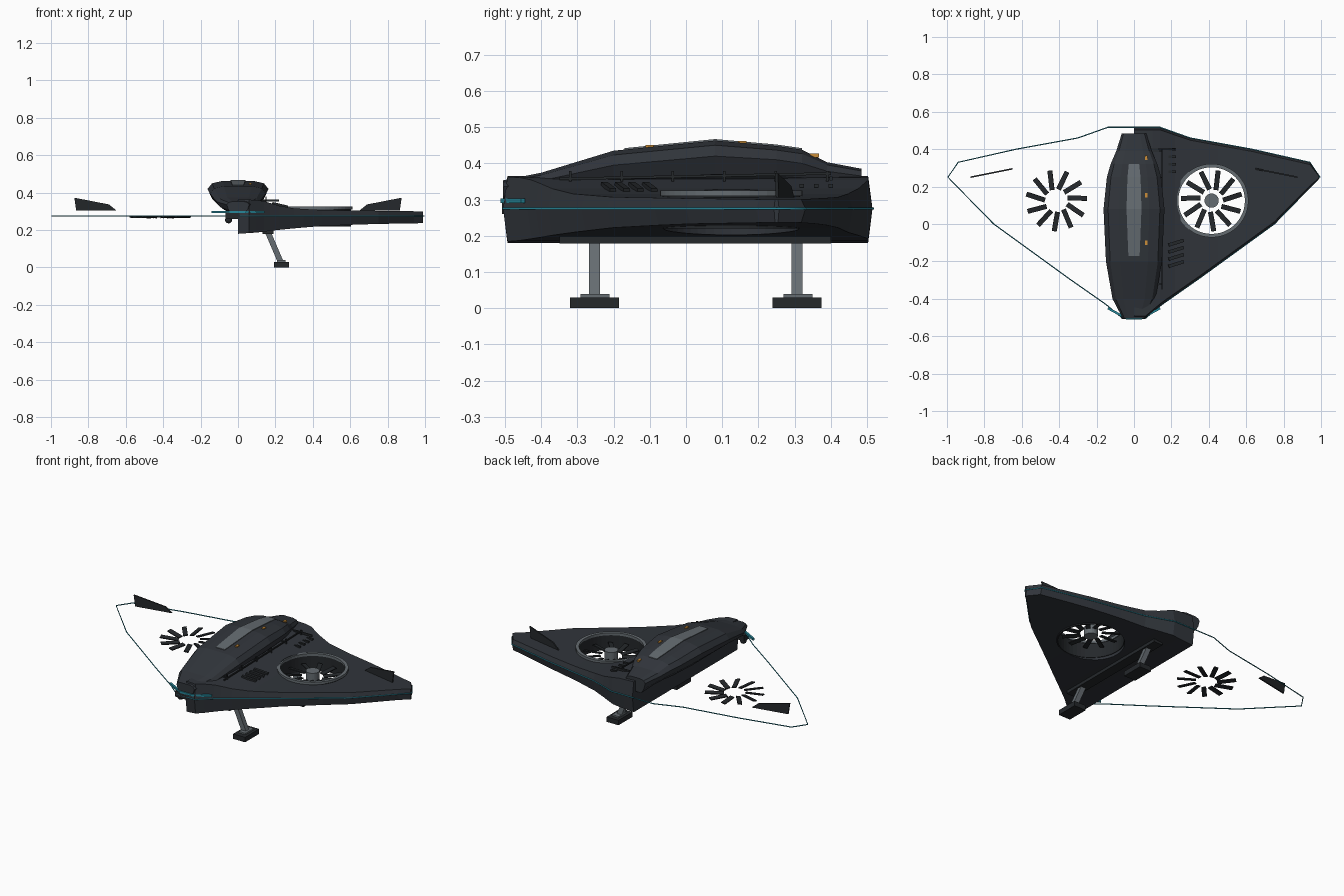
import bpy, bmesh, math
from mathutils import Vector, Matrix

if "Cube" in bpy.data.objects:
    bpy.data.objects.remove(bpy.data.objects["Cube"])

def mat(name, r, g, b):
    m = bpy.data.materials.new(name)
    m.diffuse_color = (r, g, b, 1)
    m.use_nodes = True
    m.node_tree.nodes["Principled BSDF"].inputs["Base Color"].default_value = m.diffuse_color
    return m

HULL = mat("hull_dark", 0.03, 0.035, 0.043)
DARK = mat("trim_dark", 0.018, 0.021, 0.024)
STEEL = mat("steel", 0.13, 0.15, 0.165)
CYAN = mat("cyan_light", 0.02, 0.25, 0.33)
AMBER = mat("amber_light", 0.6, 0.27, 0.04)

def finish(name, bm, m):
    bmesh.ops.recalc_face_normals(bm, faces=bm.faces)
    me = bpy.data.meshes.new(name)
    bm.to_mesh(me)
    bm.free()
    me.materials.append(m)
    ob = bpy.data.objects.new(name, me)
    bpy.context.collection.objects.link(ob)
    return ob

def loft(name, sections, m):
    """Join closed rings of equal size and cap both ends."""
    bm = bmesh.new()
    rings = [[bm.verts.new(p) for p in s] for s in sections]
    n = len(rings[0])
    for a, b in zip(rings, rings[1:]):
        for i in range(n):
            j = (i + 1) % n
            bm.faces.new((a[i], a[j], b[j], b[i]))
    bm.faces.new(rings[0])
    bm.faces.new(rings[-1])
    return finish(name, bm, m)

def box(name, c, s, m, rot=None):
    bm = bmesh.new()
    bmesh.ops.create_cube(bm, size=1)
    M = Matrix.Translation(c) @ (rot or Matrix()) @ Matrix.Diagonal((*s, 1))
    bmesh.ops.transform(bm, matrix=M, verts=bm.verts)
    return finish(name, bm, m)

def beam(name, a, b, w, d, m):
    a, b = Vector(a), Vector(b)
    rot = (b - a).to_track_quat('Z', 'Y').to_matrix().to_4x4()
    return box(name, (a + b) / 2, (w, d, (b - a).length), m, rot)

def cyl(name, c, r, z0, z1, m, seg=48):
    bm = bmesh.new()
    bmesh.ops.create_cone(bm, cap_ends=True, segments=seg, radius1=r, radius2=r, depth=z1 - z0,
                          matrix=Matrix.Translation((c[0], c[1], (z0 + z1) / 2)))
    return finish(name, bm, m)

def tube(name, c, r0, r1, z0, z1, m, seg=48):
    bm = bmesh.new()
    rings = []
    for i in range(seg):
        a = 2 * math.pi * i / seg
        rings.append([bm.verts.new((c[0] + r * math.cos(a), c[1] + r * math.sin(a), z))
                      for r, z in ((r0, z0), (r1, z0), (r1, z1), (r0, z1))])
    for i in range(seg):
        a, b = rings[i], rings[(i + 1) % seg]
        for k in range(4):
            bm.faces.new((a[k], a[(k + 1) % 4], b[(k + 1) % 4], b[k]))
    return finish(name, bm, m)

def interp(tab, x):
    for (x0, v0), (x1, v1) in zip(tab, tab[1:]):
        if x <= x1:
            return v0 + (v1 - v0) * (x - x0) / (x1 - x0)
    return tab[-1][1]

# Wing: outline and thickness as functions of span
FRONT = [(0, -.505), (.06, -.505), (.15, -.43), (.35, -.29), (.75, 0), (.99, .243)]
BACK = [(0, .515), (.14, .515), (.3, .46), (.63, .40), (.94, .33), (.99, .257)]
TOP = [(0, .365), (.12, .36), (.17, .345), (.22, .33), (.3, .316), (.45, .307), (.99, .30)]
BOT = [(0, .18), (.1, .187), (.25, .205), (.45, .222), (.7, .232), (.99, .237)]
FAN = (.415, .125)

def section(x):
    f, b, t, u = (interp(k, x) for k in (FRONT, BACK, TOP, BOT))
    e = min(.012, (b - f) * .2)
    return [(x, f + e, u), (x, b - e, u), (x, b, .275), (x, b - e, t), (x, f + e, t), (x, f, .275)]

wing = loft("wing", [section(x) for x in
            (0, .06, .1, .14, .17, .22, .3, .35, .45, .63, .75, .94, .99)], HULL)
cutter = cyl("duct_cutter", FAN, .186, .1, .5, HULL)
cutter.hide_render = True
cutter.hide_viewport = True
cut = wing.modifiers.new("duct", 'BOOLEAN')
cut.object = cutter
cut.solver = 'EXACT'

# Duct, rim and hub of the wing fan
tube("duct_wall", FAN, .182, .19, .22, .312, DARK)
tube("duct_rim", FAN, .178, .197, .31, .325, STEEL)
cyl("fan_hub", FAN, .038, .25, .305, STEEL, 24)

# Fan blades and fins on both sides
for s, side in ((1, "right"), (-1, "left")):
    for i in range(11):
        a = math.radians(75 + i * 360 / 11)
        a = a if s > 0 else math.pi - a
        M = Matrix.Rotation(a, 4, 'Z')
        c = Vector((s * FAN[0], FAN[1], .27)) + M @ Vector((.112, 0, 0))
        box(f"{side}_blade_{i}", c, (.105, .026, .006), DARK,
            M @ Matrix.Rotation(s * .2, 4, 'X') @ Matrix.Rotation(s * .15, 4, 'Z'))
    prof = [(.65, .295, .305), (.865, .252, .305), (.875, .25, .373), (.69, .287, .337)]
    loft(f"{side}_fin", [[(s * x, y + d, z) for x, y, z in prof] for d in (-.004, .004)], DARK)

# Thin light line around the full planform
path = FRONT[1:-1] + [(.995, .25)] + [(.94, .33), (.63, .40), (.3, .46), (.14, .517)]
path = path + [(-x, y) for x, y in reversed(path)]
cu = bpy.data.curves.new("edge_line", 'CURVE')
cu.dimensions = '3D'
cu.bevel_depth = .003
cu.bevel_resolution = 1
sp = cu.splines.new('POLY')
sp.points.add(len(path) - 1)
for p, (x, y) in zip(sp.points, path):
    p.co = (x, y, .275, 1)
sp.use_cyclic_u = True
cu.materials.append(CYAN)
bpy.context.collection.objects.link(bpy.data.objects.new("edge_line", cu))

# Cabin: faceted loft along y (y, half width, roof z, widest z, floor z)
CABIN = [(-.505, .06, .353, .335, .29), (-.4, .115, .374, .352, .305), (-.2, .15, .435, .395, .325),
         (.08, .163, .463, .42, .33), (.25, .145, .448, .41, .33), (.32, .125, .438, .40, .33),
         (.39, .095, .403, .378, .32), (.485, .065, .385, .365, .30)]

def cabin_ring(y, w, t, m, b):
    half = [(.5 * w, t), (.85 * w, t - .3 * (t - m)), (w, m), (.86 * w, m - .55 * (m - b)), (.6 * w, b)]
    return [(x, y, z) for x, z in half] + [(-x, y, z) for x, z in reversed(half)]

loft("cabin", [cabin_ring(*c) for c in CABIN], HULL)
ROOF = [(c[0], c[2]) for c in CABIN]

# Roof window strip and amber lights
strip = [(-.17, .03), (-.05, .035), (.08, .04), (.25, .035), (.32, .028)]
loft("roof_window", [[(x, y, interp(ROOF, y) + d) for x, d in
     ((-w, -.005), (w, -.005), (w, .004), (-w, .004))] for y, w in strip], STEEL)
for i, y in enumerate((-.1, .155, .355)):
    box(f"roof_light_{i}", (.066, y, interp(ROOF, y) + .001), (.014, .024, .01), AMBER)

# Side handrail with posts
beam("handrail", (.15, -.35, .357), (.15, .4, .372), .007, .007, DARK)
for i in range(6):
    y = -.32 + i * .142
    box(f"rail_post_{i}", (.15, y, .357), (.007, .007, .045), DARK)
    box(f"rail_stay_{i}", (.125, y, .36), (.05, .006, .006), DARK)

# Vents on the wing root
tilt = Matrix.Rotation(.3, 4, 'Z') @ Matrix.Rotation(.22, 4, 'Y')
for i in range(4):
    box(f"front_vent_{i}", (.225, -.1 - i * .038, .334), (.085, .018, .012), DARK, tilt)
    box(f"rear_vent_{i}", (.205, .28 + i * .04, .338), (.04, .012, .01), DARK)
box("rear_crossbar", (.11, .4, .358), (.22, .008, .012), DARK)

# Nose: light chevron, sensor housing and ball
for s in (1, -1):
    beam(f"nose_light_{s}", (s * .035, -.507, .297), (s * .14, -.45, .297), .012, .012, CYAN)
box("nose_light_centre", (0, -.505, .297), (.08, .012, .012), CYAN)
box("nose_housing", (-.03, -.485, .277), (.075, .045, .035), DARK)
bm = bmesh.new()
bmesh.ops.create_uvsphere(bm, u_segments=16, v_segments=10, radius=.019,
                          matrix=Matrix.Translation((-.05, -.48, .255)))
finish("nose_sensor", bm, DARK)

# Landing gear on the built side
box("keel_rail", (.16, .025, .191), (.06, .75, .024), DARK)
for y, name in ((-.253, "front"), (.307, "rear")):
    beam(f"{name}_leg", (.155, y, .2), (.228, y, .03), .03, .03, STEEL)
    box(f"{name}_foot_cap", (.232, y + .002, .034), (.045, .08, .01), STEEL)
    box(f"{name}_foot", (.232, y, .015), (.08, .135, .03), DARK)
